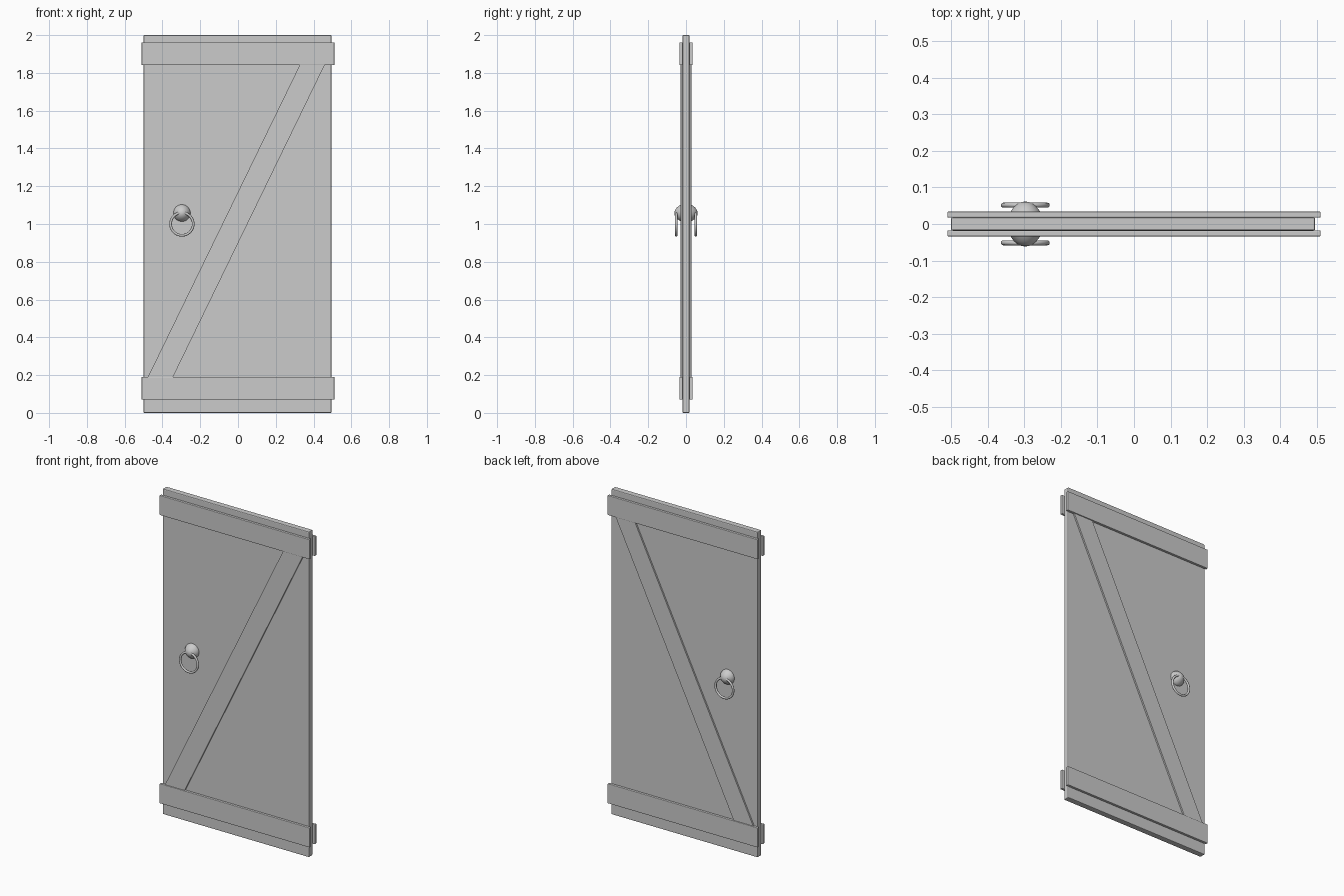
import bpy, bmesh, math
from mathutils import Matrix

if "Cube" in bpy.data.objects:
    bpy.data.objects.remove(bpy.data.objects["Cube"])

PANEL_Y = 0.0185   # half thickness of the door panel
HANDLE_X = -0.297


def finish(bm, name, bevel=0.0, smooth=False):
    bmesh.ops.recalc_face_normals(bm, faces=bm.faces)
    mesh = bpy.data.meshes.new(name)
    bm.to_mesh(mesh)
    bm.free()
    obj = bpy.data.objects.new(name, mesh)
    bpy.context.collection.objects.link(obj)
    if bevel:
        mod = obj.modifiers.new("edge_bevel", 'BEVEL')
        mod.width = bevel
        mod.segments = 2
    if smooth:
        for p in mesh.polygons:
            p.use_smooth = True
    return obj


def prism(name, outline, y0, y1, bevel=0.0):
    """Extrude an (x, z) outline from y0 to y1."""
    bm = bmesh.new()
    face = bm.faces.new([bm.verts.new((x, y0, z)) for x, z in outline])
    ext = bmesh.ops.extrude_face_region(bm, geom=[face])
    verts = [g for g in ext["geom"] if isinstance(g, bmesh.types.BMVert)]
    bmesh.ops.translate(bm, verts=verts, vec=(0, y1 - y0, 0))
    return finish(bm, name, bevel)


def rect(x0, x1, z0, z1):
    return [(x0, z0), (x1, z0), (x1, z1), (x0, z1)]


def knob(name, side):
    """Domed knob turned around the y axis."""
    profile = [(0.045, -0.004), (0.045, 0.003), (0.043, 0.011), (0.038, 0.019),
               (0.031, 0.028), (0.022, 0.036), (0.011, 0.0415), (0, 0.043)]
    bm = bmesh.new()
    verts = [bm.verts.new((r, side * (PANEL_Y + h), 0)) for r, h in profile]
    edges = [bm.edges.new(pair) for pair in zip(verts, verts[1:])]
    bmesh.ops.spin(bm, geom=verts + edges, cent=(0, 0, 0), axis=(0, 1, 0),
                   angle=math.tau, steps=32)
    bmesh.ops.remove_doubles(bm, verts=bm.verts, dist=1e-5)
    bmesh.ops.translate(bm, verts=bm.verts, vec=(HANDLE_X, 0, 1.058))
    return finish(bm, name, smooth=True)


def ring(name, side):
    bpy.ops.mesh.primitive_torus_add(
        major_radius=0.06, minor_radius=0.0068, major_segments=40, minor_segments=12,
        location=(HANDLE_X, side * 0.0515, 1.0), rotation=(math.pi / 2, 0, 0))
    obj = bpy.context.object
    obj.name = name
    bpy.ops.object.shade_smooth()


# Door panel
prism("door_panel", rect(-0.5, 0.495, 0, 2), -PANEL_Y, PANEL_Y, 0.005)

# Battens, diagonal brace and ring handle on both sides
for side, label in ((-1, "front"), (1, "back")):
    inner = side * (PANEL_Y - 0.001)
    for part, z0, z1 in (("lower", 0.07, 0.191), ("upper", 1.841, 1.962)):
        prism(f"{label}_{part}_batten", rect(-0.51, 0.51, z0, z1),
              inner, side * 0.034, 0.003)
    prism(f"{label}_brace",
          [(-0.478, 0.188), (-0.345, 0.188), (0.46, 1.844), (0.328, 1.844)],
          inner, side * 0.028)
    knob(f"{label}_handle_knob", side)
    ring(f"{label}_handle_ring", side)
